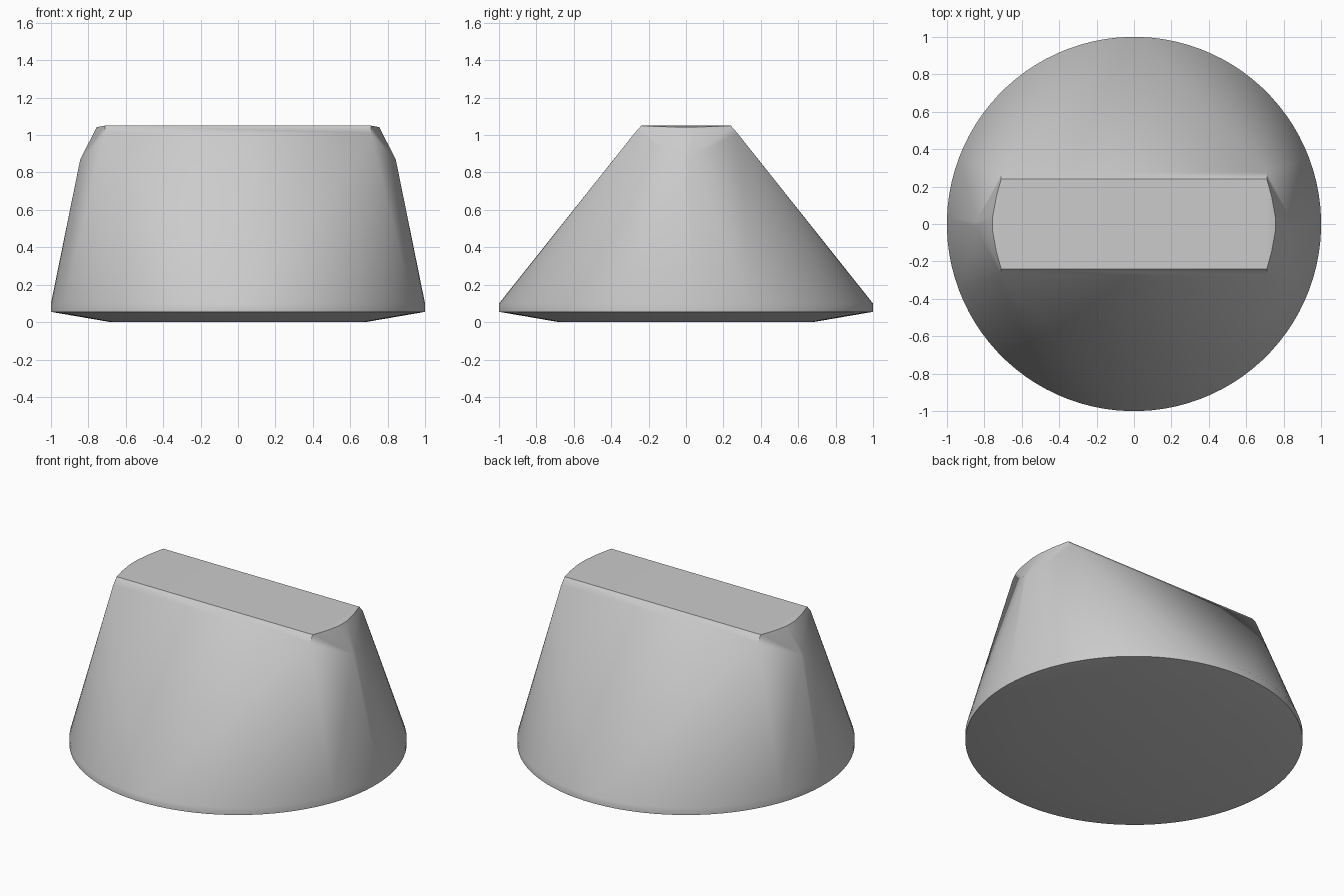
import bpy, bmesh, math

cube = bpy.data.objects.get("Cube")
if cube:
    bpy.data.objects.remove(cube, do_unlink=True)

mat = bpy.data.materials.new("plain_grey")
mat.use_nodes = True
grey = (0.6, 0.6, 0.6, 1)
mat.diffuse_color = grey
mat.node_tree.nodes["Principled BSDF"].inputs["Base Color"].default_value = grey

SEGMENTS = 96
bm = bmesh.new()

# Round base: narrow underside, then a short vertical rim
for radius, z in ((0.68, 0), (1, 0.055), (1, 0.1)):
    for i in range(SEGMENTS):
        a = math.tau * (i + 0.5) / SEGMENTS
        bm.verts.new((radius * math.cos(a), radius * math.sin(a), z))

# Wedge top: flat ridge, bevelled lip and rounded ends, mirrored both ways
crown = [(0.71, 0.24, 1.05), (0.71, 0.275, 1.01), (0.735, 0.15, 1.046),
         (0.755, 0.04, 1.042), (0.843, 0.012, 0.87)]
for sx in (-1, 1):
    for sy in (-1, 1):
        for x, y, z in crown:
            bm.verts.new((sx * x, sy * y, z))

# Skin the base and crown together
result = bmesh.ops.convex_hull(bm, input=bm.verts)
loose = {g for g in result["geom_interior"] + result["geom_unused"]
         if isinstance(g, bmesh.types.BMVert)}
bmesh.ops.delete(bm, geom=list(loose), context="VERTS")
bmesh.ops.dissolve_limit(bm, angle_limit=math.radians(0.2),
                         verts=bm.verts, edges=bm.edges)
bmesh.ops.recalc_face_normals(bm, faces=bm.faces)

mesh = bpy.data.meshes.new("wedge_body")
bm.to_mesh(mesh)
bm.free()
mesh.materials.append(mat)
body = bpy.data.objects.new("wedge_body", mesh)
bpy.context.collection.objects.link(body)

# Smooth shading with crisp ridge and rim
bpy.ops.object.select_all(action="DESELECT")
body.select_set(True)
bpy.context.view_layer.objects.active = body
bpy.ops.object.shade_smooth_by_angle(angle=math.radians(38))
